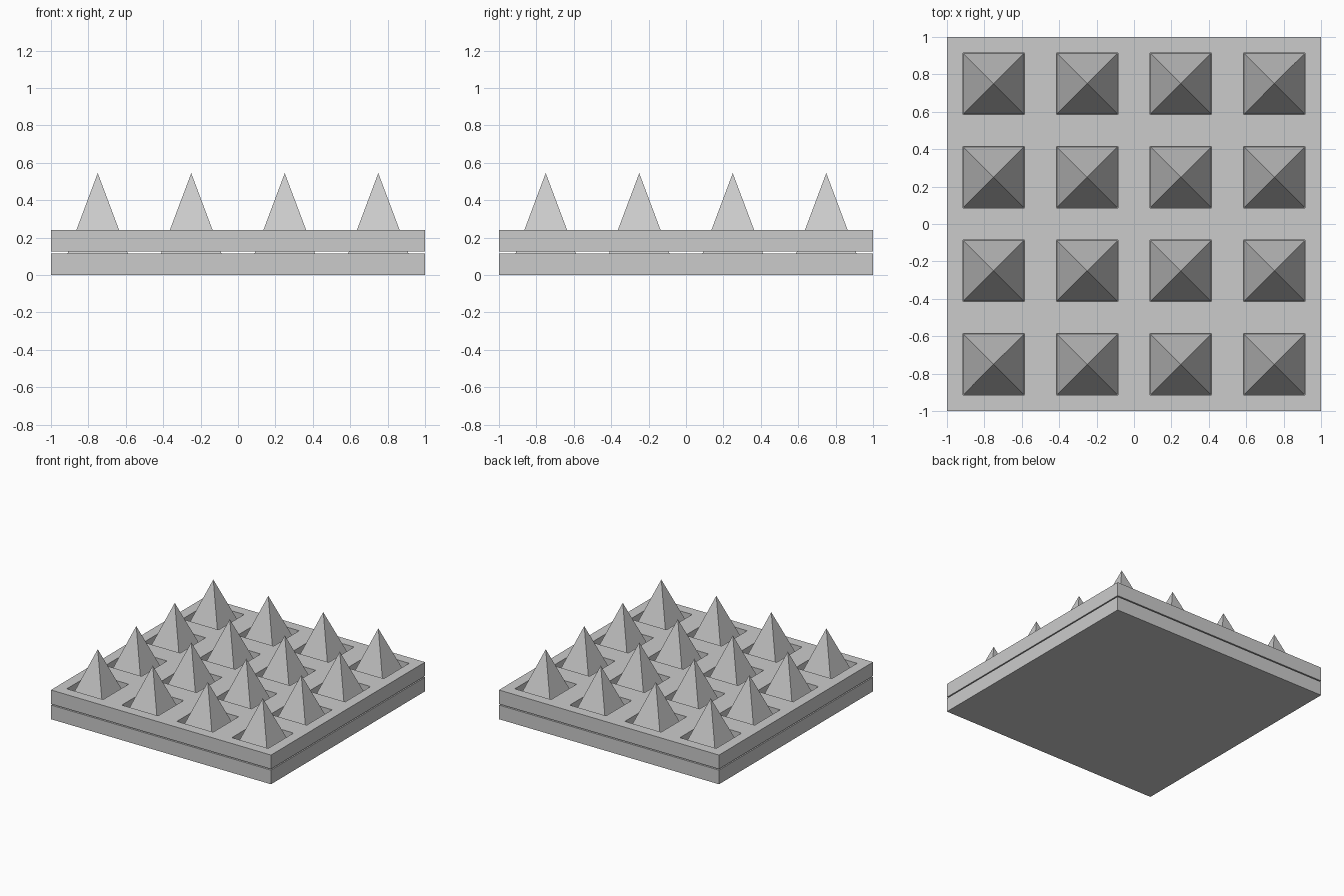
import bpy, bmesh, math

if "Cube" in bpy.data.objects:
    bpy.data.objects.remove(bpy.data.objects["Cube"])

BASE_TOP = 0.116    # top of the lower plate
COVER_LOW = 0.125   # underside of the pierced plate
COVER_TOP = 0.24
TIP = 0.545
HOLE = 0.165        # half width of a square hole
SPIKE = 0.161       # half width of a spike at its foot
CENTRES = [-0.75, -0.25, 0.25, 0.75]


def add_object(name, bm):
    bmesh.ops.recalc_face_normals(bm, faces=bm.faces)
    mesh = bpy.data.meshes.new(name)
    bm.to_mesh(mesh)
    bm.free()
    obj = bpy.data.objects.new(name, mesh)
    bpy.context.collection.objects.link(obj)
    return obj


# Solid lower plate
bm = bmesh.new()
bmesh.ops.create_cube(bm, size=1)
bmesh.ops.scale(bm, vec=(2, 2, BASE_TOP), verts=bm.verts)
bmesh.ops.translate(bm, vec=(0, 0, BASE_TOP / 2), verts=bm.verts)
add_object("base_plate", bm)

# Upper plate: grid of cells, leaving every odd/odd cell open, then extruded
cuts = [-1] + [c + s * HOLE for c in CENTRES for s in (-1, 1)] + [1]
bm = bmesh.new()
grid = [[bm.verts.new((x, y, COVER_LOW)) for y in cuts] for x in cuts]
for i in range(len(cuts) - 1):
    for j in range(len(cuts) - 1):
        if not (i % 2 and j % 2):
            bm.faces.new((grid[i][j], grid[i + 1][j], grid[i + 1][j + 1], grid[i][j + 1]))
result = bmesh.ops.extrude_face_region(bm, geom=bm.faces[:], use_keep_orig=True)
top = [g for g in result["geom"] if isinstance(g, bmesh.types.BMVert)]
bmesh.ops.translate(bm, vec=(0, 0, COVER_TOP - COVER_LOW), verts=top)
add_object("pierced_plate", bm)

# Four-sided spikes rising through the holes, sharing one mesh
bm = bmesh.new()
bmesh.ops.create_cone(bm, cap_ends=True, segments=4, radius1=SPIKE * math.sqrt(2),
                      radius2=0, depth=TIP - BASE_TOP)
bmesh.ops.remove_doubles(bm, verts=bm.verts, dist=1e-5)
xs = [v.co.x for v in bm.verts]
if max(xs) > SPIKE * 1.2:   # turn so the sides run along the axes
    c = s = math.sqrt(0.5)
    for v in bm.verts:
        v.co.x, v.co.y = c * v.co.x - s * v.co.y, s * v.co.x + c * v.co.y
bmesh.ops.translate(bm, vec=(0, 0, (TIP + BASE_TOP) / 2), verts=bm.verts)
spike = add_object("spike", bm)
for x in CENTRES:
    for y in CENTRES:
        obj = spike if (x, y) == (CENTRES[0], CENTRES[0]) else spike.copy()
        if obj is not spike:
            bpy.context.collection.objects.link(obj)
        obj.location = (x, y, 0)
